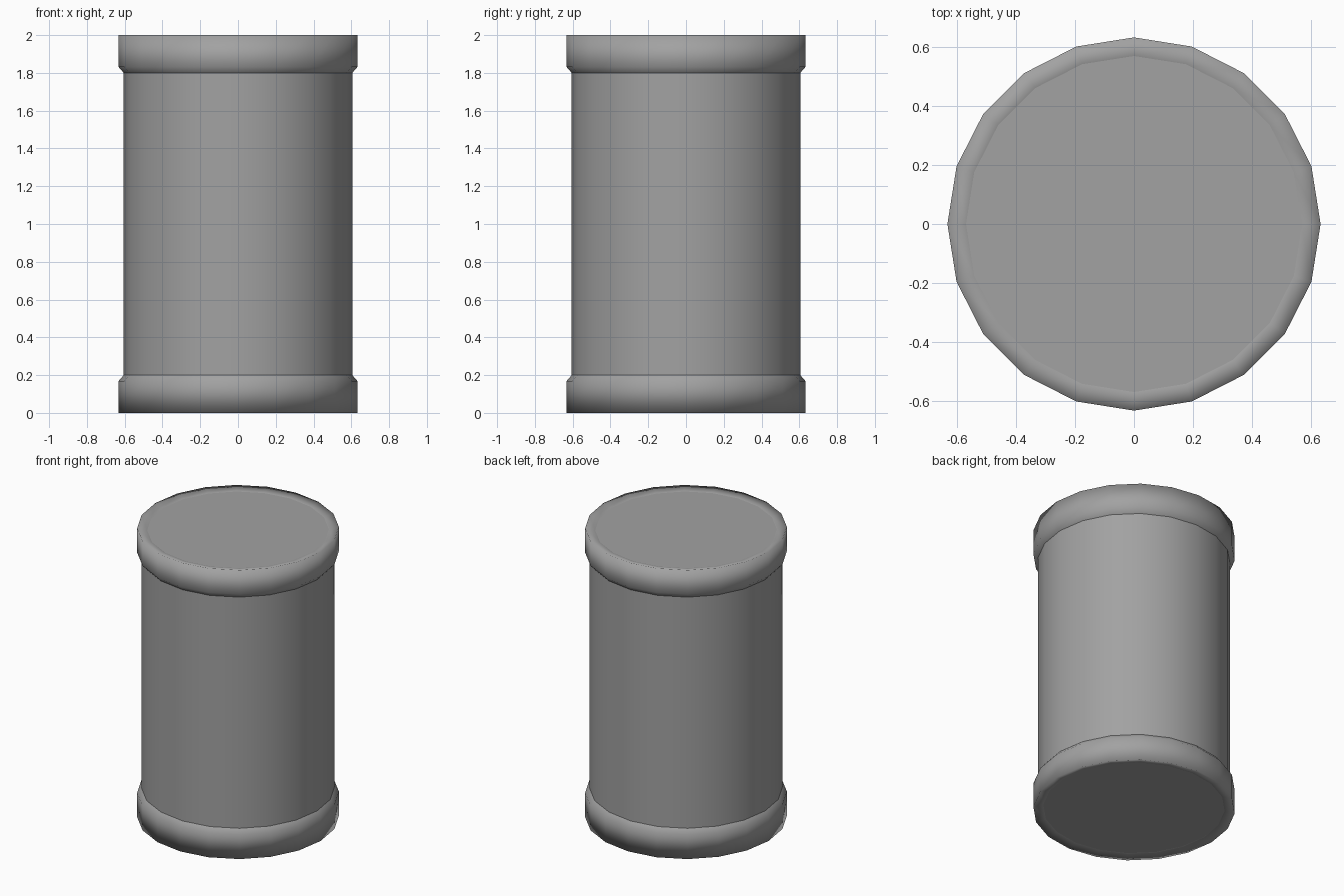
import bpy, bmesh
from math import cos, sin, tau

if "Cube" in bpy.data.objects:
    bpy.data.objects.remove(bpy.data.objects["Cube"])

SIDES = 20
HEIGHT = 2.0

grey = bpy.data.materials.new("plain grey")
grey.use_nodes = True
colour = (0.36, 0.36, 0.36, 1)
grey.diffuse_color = colour
grey.node_tree.nodes["Principled BSDF"].inputs["Base Color"].default_value = colour


def revolve(name, profile, flip=False, cap=False):
    """Turn a (radius, height) profile about z; flip mirrors it to the other end."""
    bm = bmesh.new()
    rings = []
    for r, z in profile:
        z = HEIGHT - z if flip else z
        rings.append([bm.verts.new((r * cos(tau * i / SIDES), r * sin(tau * i / SIDES), z))
                      for i in range(SIDES)])
    for a, b in zip(rings, rings[1:]):
        for i in range(SIDES):
            j = (i + 1) % SIDES
            quad = (a[i], a[j], b[j], b[i])
            bm.faces.new(quad[::-1] if flip else quad).smooth = True
    if cap:
        bm.faces.new(rings[0] if flip else rings[0][::-1])
    mesh = bpy.data.meshes.new(name)
    bm.to_mesh(mesh)
    bm.free()
    mesh.materials.append(grey)
    obj = bpy.data.objects.new(name, mesh)
    bpy.context.collection.objects.link(obj)
    return obj


# Straight drum wall between the two collars
revolve("drum_wall", [(0.605, 0.2), (0.605, HEIGHT - 0.2)])

# Collar with a chamfered shoulder and a dished lip, and the recessed end disc
collar = [(0.57, 0.016), (0.633, 0), (0.633, 0.168), (0.605, 0.2)]
for end, flip in (("bottom", False), ("top", True)):
    revolve(end + "_collar", collar, flip)
    revolve(end + "_disc", collar[:1], flip, cap=True)
